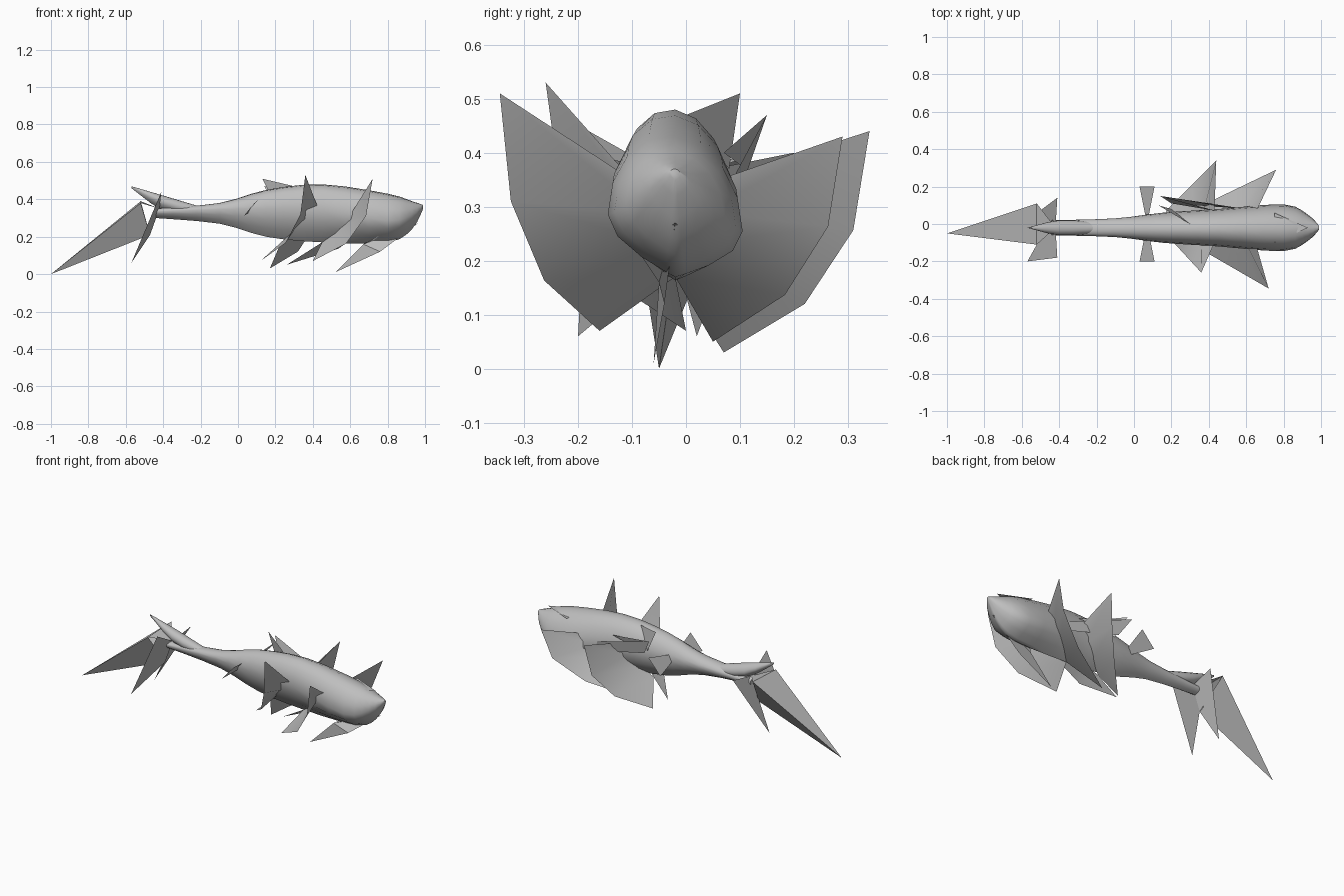
import bpy, bmesh, math
from mathutils import Vector

cube = bpy.data.objects.get("Cube")
if cube:
    bpy.data.objects.remove(cube)

shade = .52
grey = bpy.data.materials.new("plain grey")
grey.use_nodes = True
grey.diffuse_color = (shade, shade, shade, 1)
grey.node_tree.nodes["Principled BSDF"].inputs["Base Color"].default_value = grey.diffuse_color


def build(name, rows, closed=False):
    """Join rows of points into a smooth skin; closed rows make a capped tube."""
    bm = bmesh.new()
    grid = [[bm.verts.new(point) for point in row] for row in rows]
    for row, following in zip(grid, grid[1:]):
        count = len(row)
        for i in range(count if closed else count - 1):
            j = (i + 1) % count
            bm.faces.new((row[i], row[j], following[j], following[i]))
    if closed:
        bm.faces.new(grid[0])
        bm.faces.new(grid[-1])
        bmesh.ops.recalc_face_normals(bm, faces=bm.faces)
    mesh = bpy.data.meshes.new(name)
    bm.to_mesh(mesh)
    bm.free()
    mesh.materials.append(grey)
    obj = bpy.data.objects.new(name, mesh)
    bpy.context.collection.objects.link(obj)
    bpy.ops.object.select_all(action='DESELECT')
    obj.select_set(True)
    bpy.context.view_layer.objects.active = obj
    bpy.ops.object.shade_smooth_by_angle(angle=math.radians(50))


def plate(name, a, b, c, d):
    build(name, [[a, b], [d, c]])


def triangle(name, a, b, c):
    """Thin triangle, split along the line to the middle of its far edge."""
    middle = (Vector(b) + Vector(c)) / 2
    plate(name, a, b, middle, c)


def smooth_stations(stations, steps=3):
    """Pass a smooth curve through the stations and sample it."""
    keys = [Vector(s) for s in stations]
    slopes = [(keys[min(i + 1, len(keys) - 1)] - keys[max(i - 1, 0)]) / 2
              for i in range(len(keys))]
    samples = []
    for i in range(len(keys) - 1):
        for step in range(steps):
            t = step / steps
            u = 1 - t
            samples.append(keys[i] * u * u * (1 + 2 * t) + keys[i + 1] * t * t * (3 - 2 * t)
                           + slopes[i] * t * u * u - slopes[i + 1] * t * t * u)
    return samples + [keys[-1]]


def section(x, half_width, top, widest, bottom, sides=16):
    """Round back, sharply keeled belly, with a slight roll to one side."""
    ring = []
    for i in range(sides):
        angle = math.tau * i / sides
        across, up = math.cos(angle), math.sin(angle)
        reach = top - widest if up > 0 else widest - bottom
        if up < 0:
            across *= abs(across)
        ring.append((x, half_width * across + spine_y,
                     widest + up * reach - half_width * across / 8))
    return ring


def tube(name, stations):
    build(name, [section(*s) for s in smooth_stations(stations)], closed=True)


def sweeping_fin(name, tip, low, root_x, side):
    """Crescent plate: outer edge drops from the tip, inner edge follows the flank."""
    tip, low = Vector(tip), Vector(low)
    corner = Vector((tip.x, tip.y, low.z + .1))
    root_front = Vector((root_x, side * .08 + spine_y, .35))
    root_rear = Vector((root_x - .2, spine_y, .17))
    outer, inner = [], []
    for step in range(4):
        t = step / 3
        outer.append(tip.lerp(corner, t).lerp(corner.lerp(low, t), t))
        inner.append(root_front.lerp(root_rear, t))
    build(name, [outer, inner])


# Body with a flared head and a narrow tail stem
# Stations: x, half width, top, widest height, bottom
spine_y = -.02
tube("body", [
    (-.44, .04, .35, .33, .3),
    (-.1, .05, .38, .34, .27),
    (.15, .08, .45, .34, .2),
    (.45, .1, .48, .33, .17),
    (.8, .125, .43, .27, .17),
    (.93, .07, .39, .31, .24),
    (.99, .01, .37, .36, .35),
])
tube("upper_tail_spike", [
    (-.57, 0, .47, .47, .46),
    (-.4, .04, .42, .38, .34),
    (-.2, .03, .36, .33, .3),
])
triangle("brow_spike", (.93, spine_y, .41), (.75, .06, .41), (.75, -.1, .41))

# Long keeled tail blade
tail_root = (-.42, spine_y, .35)
tail_tip = (-1, -.05, 0)
blade_left = (-.52, .11, .39)
blade_right = (-.52, -.11, .38)
blade_keel = (-.47, spine_y, .21)
triangle("tail_blade_top", tail_tip, blade_right, blade_left)
triangle("tail_blade_root", tail_root, blade_left, blade_right)

# Tail side fins
for label, edge, low, high in (("left", blade_left, (-.57, .02, .06), (-.41, .14, .38)),
                               ("right", blade_right, (-.57, -.2, .06), (-.41, -.18, .44))):
    triangle("tail_blade_" + label, tail_tip, edge, blade_keel)
    plate("tail_fin_" + label, low, high, tail_root, blade_keel)

# Sweeping side fins
sweeping_fin("front_fin_right", (.72, -.345, .51), (.4, -.16, .07), .65, -1)
sweeping_fin("front_fin_left", (.76, .29, .43), (.26, .05, .05), .65, 1)
sweeping_fin("rear_fin_right", (.36, -.26, .53), (.12, 0, .07), .43, -1)
sweeping_fin("rear_fin_left", (.44, .34, .44), (.17, .07, .03), .43, 1)

# Chin blade, joined to both cheeks
chin_tip = (.52, -.06, .01)
chin_edge = (.76, -.04, .12)
chin_front = (.96, spine_y, .27)
jaw = (.67, -.05, .16)
plate("chin_blade", chin_front, chin_edge, chin_tip, jaw)
for label, side in (("left", 1), ("right", -1)):
    cheek = (.78, side * .07 + spine_y, .22)
    plate("chin_web_" + label, chin_front, chin_edge, jaw, cheek)

    # Small rear side fins
    edge, root = side * .2, side * .05
    plate("small_fin_" + label, (.03, edge, .31), (.11, edge, .4),
          (.08, root, .37), (.06, root, .33))

# Back spikes and flank flap
triangle("back_spike", (.13, .1, .51), (.3, 0, .47), (.2, .08, .37))
spike_tip = (.14, .15, .47)
flank_edge = (.2, .11, .37)
triangle("flank_spike", spike_tip, (.44, .07, .4), flank_edge)
plate("flank_flap", spike_tip, flank_edge, (.6, .08, .27), (.6, .07, .32))
